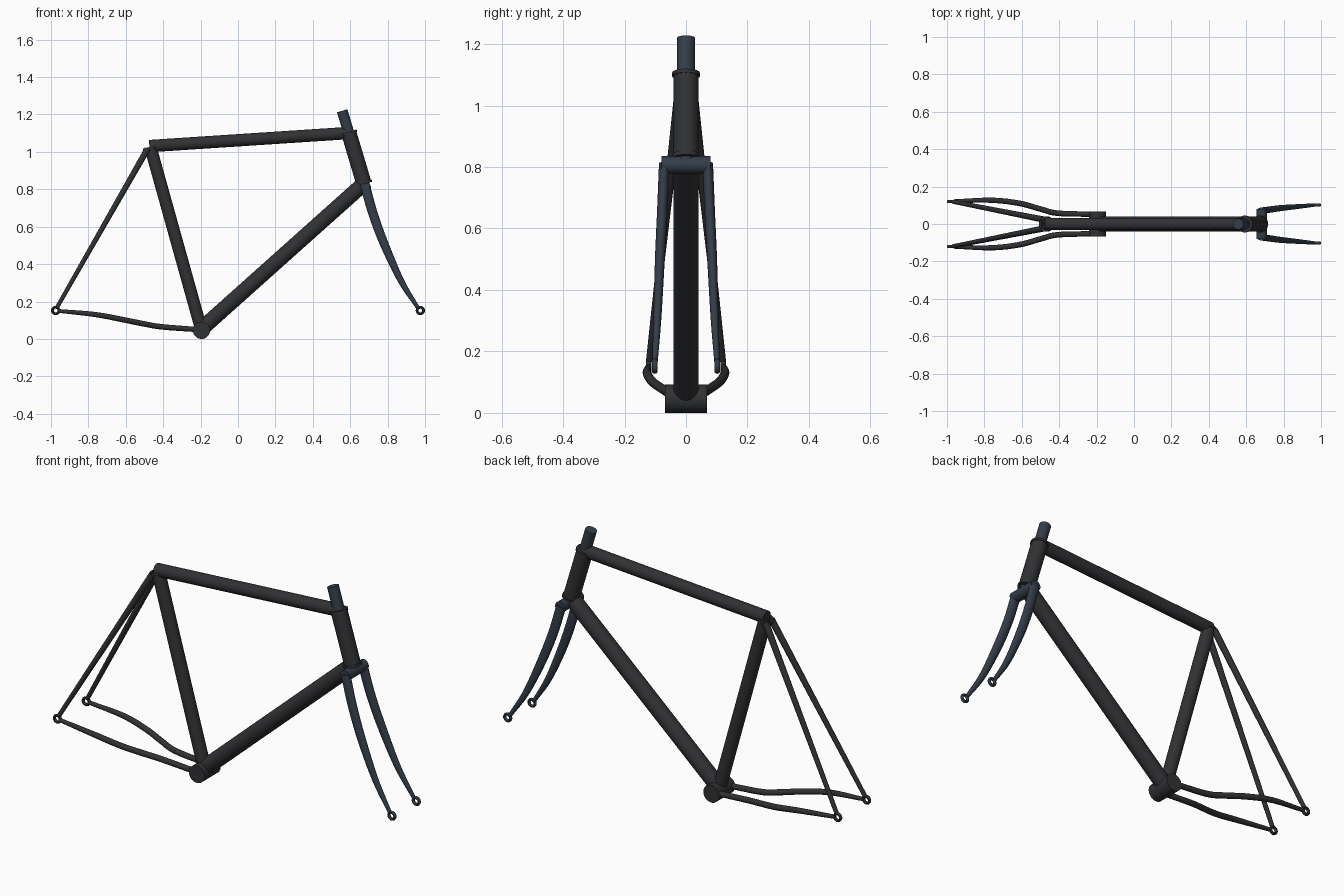
import bpy, bmesh, math
from mathutils import Vector

if "Cube" in bpy.data.objects:
    bpy.data.objects.remove(bpy.data.objects["Cube"])


def material(name, rgb):
    m = bpy.data.materials.new(name)
    m.diffuse_color = (*rgb, 1)
    m.use_nodes = True
    m.node_tree.nodes["Principled BSDF"].inputs["Base Color"].default_value = m.diffuse_color
    return m


FRAME = material("frame_black", (0.03, 0.031, 0.034))
FORK = material("fork_blue_grey", (0.034, 0.046, 0.065))


def smooth_path(pts, steps):
    """Catmull-Rom resampling of tuples of any length."""
    if len(pts) < 3:
        return [tuple(p) for p in pts]
    p = [[2 * a - b for a, b in zip(pts[0], pts[1])], *pts,
         [2 * a - b for a, b in zip(pts[-1], pts[-2])]]
    out = []
    for i in range(1, len(p) - 2):
        for k in range(steps):
            t = k / steps
            out.append(tuple(
                0.5 * (2 * b + (c - a) * t + (2 * a - 5 * b + 4 * c - d) * t * t
                       + (3 * b - a - 3 * c + d) * t ** 3)
                for a, b, c, d in zip(*p[i - 1:i + 3])))
    return out + [tuple(pts[-1])]


def finish(name, bm, mat, mirror):
    bmesh.ops.recalc_face_normals(bm, faces=bm.faces)
    me = bpy.data.meshes.new(name)
    bm.to_mesh(me)
    bm.free()
    me.materials.append(mat)
    ob = bpy.data.objects.new(name, me)
    bpy.context.collection.objects.link(ob)
    if mirror:
        ob.modifiers.new("Mirror", "MIRROR").use_axis = (False, True, False)
    bpy.ops.object.select_all(action='DESELECT')
    ob.select_set(True)
    bpy.context.view_layer.objects.active = ob
    bpy.ops.object.shade_smooth_by_angle(angle=math.radians(40))
    return ob


def tube(name, pts, mat, sides=32, mirror=False, bore=0):
    """Sweep an ellipse along points (x, y, z, side_radius, depth_radius)."""
    path = smooth_path(pts, 8)
    pos = [Vector(p[:3]) for p in path]
    bm = bmesh.new()

    def rings(scale):
        res = []
        for i, p in enumerate(path):
            t = (pos[min(i + 1, len(pos) - 1)] - pos[max(i - 1, 0)]).normalized()
            ref = Vector((0, 1, 0)) if abs(t.y) < 0.9 else Vector((1, 0, 0))
            u = (ref - t * ref.dot(t)).normalized()
            v = t.cross(u)
            res.append([bm.verts.new(pos[i] + scale * (u * p[3] * math.cos(a) + v * p[4] * math.sin(a)))
                        for a in (2 * math.pi * k / sides for k in range(sides))])
        return res

    def bridge(a, b):
        for k in range(sides):
            n = (k + 1) % sides
            bm.faces.new((a[k], a[n], b[n], b[k]))

    outer = rings(1)
    for a, b in zip(outer, outer[1:]):
        bridge(a, b)
    if bore:
        inner = rings(bore)
        for a, b in zip(inner, inner[1:]):
            bridge(a, b)
        bridge(outer[0], inner[0])
        bridge(outer[-1], inner[-1])
    else:
        bm.faces.new(outer[0])
        bm.faces.new(outer[-1])
    return finish(name, bm, mat, mirror)


def straight(name, a, b, r, mat, r2=None, **kw):
    r2 = r2 or r
    return tube(name, [(*a, r, r), (*b, r2, r2)], mat, **kw)


def eyelet(name, x, y, z, mat):
    """Small axle ring with its hole along y."""
    bm = bmesh.new()
    n, m, R, r = 24, 10, 0.0175, 0.0075
    g = [[bm.verts.new((x + (R + r * math.cos(b)) * math.cos(a), y + 1.2 * r * math.sin(b),
                        z + (R + r * math.cos(b)) * math.sin(a)))
          for b in (2 * math.pi * j / m for j in range(m))]
         for a in (2 * math.pi * i / n for i in range(n))]
    for i in range(n):
        for j in range(m):
            bm.faces.new((g[i][j], g[(i + 1) % n][j], g[(i + 1) % n][(j + 1) % m], g[i][(j + 1) % m]))
    return finish(name, bm, mat, True)


# Main triangle
bb = (-0.195, 0, 0.046)
seat_top = (-0.468, 0, 1.025)
straight("bottom_bracket_shell", (-0.195, -0.068, 0.046), (-0.195, 0.068, 0.046), 0.046, FRAME)
straight("seat_tube", bb, seat_top, 0.033, FRAME, bore=0.85)
straight("top_tube", (-0.474, 0, 1.031), (0.594, 0, 1.101), 0.033, FRAME)
straight("down_tube", (-0.193, 0, 0.056), (0.656, 0, 0.815), 0.041, FRAME)

# Head tube, steerer and collars, all on one steering axis
axis = Vector((0.287, 0, -0.958))
head_top = Vector((0.592, 0, 1.103))


def on_axis(d):
    return tuple(head_top + axis * d)


straight("head_tube", on_axis(0), on_axis(0.283), 0.041, FRAME)
straight("head_top_collar", on_axis(-0.004), on_axis(0.008), 0.045, FRAME)
straight("head_bottom_collar", on_axis(0.274), on_axis(0.287), 0.045, FRAME)
straight("steerer", on_axis(-0.122), on_axis(0.30), 0.029, FORK)

# Seat collar
seat_dir = (Vector(seat_top) - Vector(bb)).normalized()
straight("seat_collar", Vector(seat_top) - seat_dir * 0.010, Vector(seat_top) + seat_dir * 0.003,
         0.041, FRAME, bore=0.7)

# Fork crown and blades
straight("fork_crown", (0.683, -0.08, 0.806), (0.683, 0.08, 0.806), 0.029, FORK)
tube("fork_blades", [
    (0.682, 0.071, 0.81, 0.017, 0.026),
    (0.725, 0.077, 0.66, 0.017, 0.025),
    (0.785, 0.085, 0.50, 0.016, 0.023),
    (0.872, 0.093, 0.31, 0.013, 0.017),
    (0.962, 0.101, 0.166, 0.009, 0.010)], FORK, sides=20, mirror=True)
eyelet("fork_dropouts", 0.975, 0.102, 0.152, FORK)

# Rear triangle
tube("chainstays", [
    (-0.17, 0.052, 0.047, 0.014, 0.014),
    (-0.40, 0.057, 0.064, 0.015, 0.015),
    (-0.50, 0.080, 0.080, 0.015, 0.015),
    (-0.61, 0.110, 0.102, 0.015, 0.015),
    (-0.76, 0.127, 0.130, 0.014, 0.014),
    (-0.962, 0.122, 0.150, 0.010, 0.010)], FRAME, sides=18, mirror=True)
straight("seat_stays", (-0.967, 0.119, 0.17), (-0.484, 0.024, 1.015), 0.011, FRAME,
         r2=0.017, sides=18, mirror=True)
eyelet("rear_dropouts", -0.975, 0.121, 0.152, FRAME)
